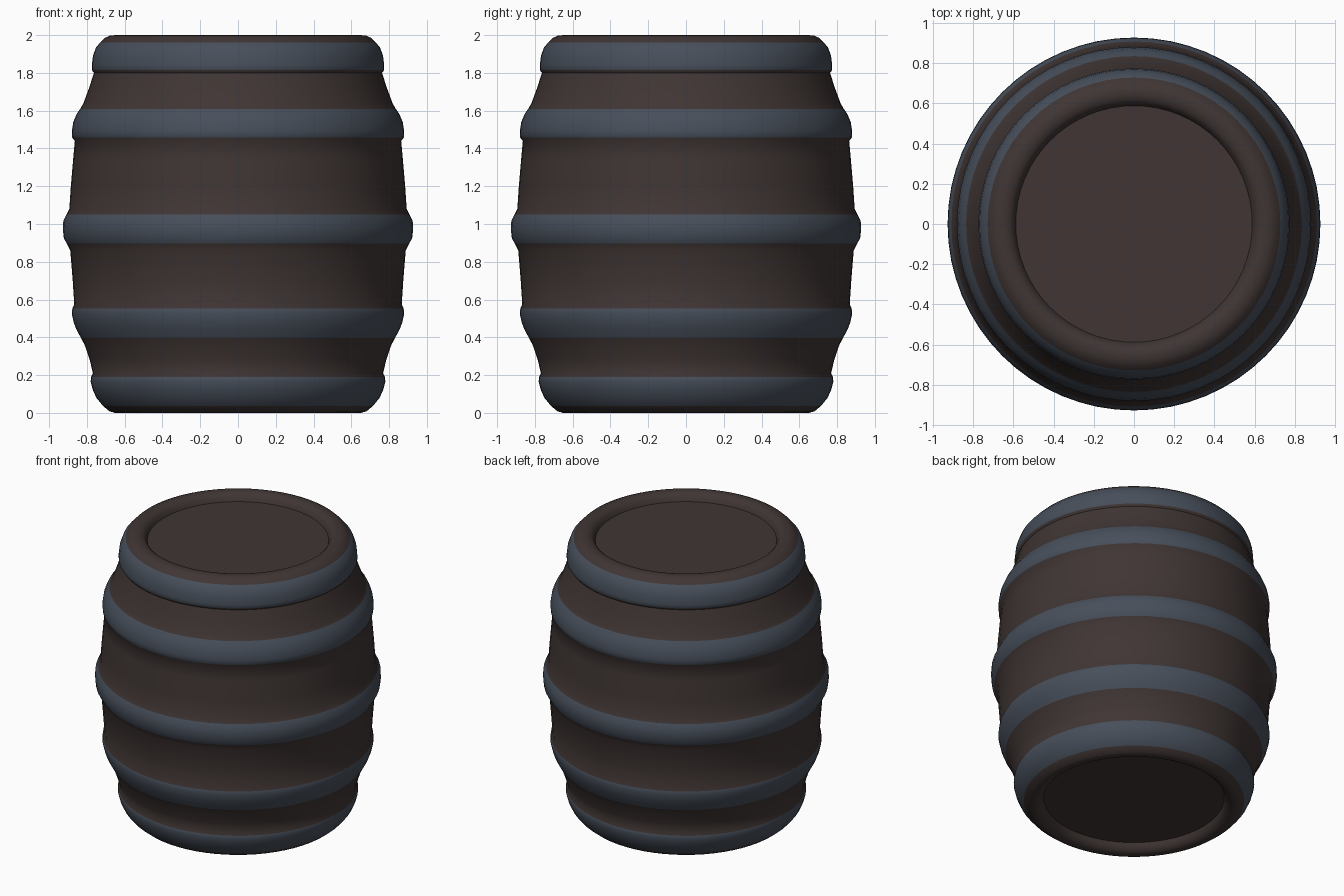
import bpy, bmesh, math

if "Cube" in bpy.data.objects:
    bpy.data.objects.remove(bpy.data.objects["Cube"])

SIDES = 64


def material(name, rgb):
    m = bpy.data.materials.new(name)
    m.diffuse_color = (*rgb, 1)
    m.use_nodes = True
    m.node_tree.nodes["Principled BSDF"].inputs["Base Color"].default_value = m.diffuse_color
    return m


wood = material("dark brown wood", (0.050, 0.036, 0.034))
iron = material("blue grey iron", (0.063, 0.078, 0.104))

# Height ranges of the five hoops
HOOPS = [(0.037, 0.19), (0.40, 0.553), (0.897, 1.05), (1.458, 1.61), (1.815, 1.962)]


def lathe(name, profile):
    """Spin (radius, height) points round z; faces within a hoop's height are iron."""
    bm = bmesh.new()
    rings = []
    for r, z in profile:
        if r == 0:
            rings.append([bm.verts.new((0, 0, z))] * SIDES)
        else:
            rings.append([bm.verts.new((r * math.cos(2 * math.pi * i / SIDES),
                                        r * math.sin(2 * math.pi * i / SIDES), z))
                          for i in range(SIDES)])
    for (p, q), a, b in zip(zip(profile, profile[1:]), rings, rings[1:]):
        mid_z, mid_r = (p[1] + q[1]) / 2, (p[0] + q[0]) / 2
        banded = mid_r > 0.65 and any(lo < mid_z < hi for lo, hi in HOOPS)
        for i in range(SIDES):
            j = (i + 1) % SIDES
            corners = list(dict.fromkeys((a[i], a[j], b[j], b[i])))
            f = bm.faces.new(corners)
            f.material_index = int(banded)
            f.smooth = True
    bmesh.ops.recalc_face_normals(bm, faces=bm.faces)
    me = bpy.data.meshes.new(name)
    bm.to_mesh(me)
    bm.free()
    me.materials.append(wood)
    me.materials.append(iron)
    ob = bpy.data.objects.new(name, me)
    bpy.context.collection.objects.link(ob)
    bpy.context.view_layer.objects.active = ob
    ob.select_set(True)
    bpy.ops.object.shade_smooth_by_angle(angle=math.radians(50))
    ob.select_set(False)
    return ob


# Barrel wall with raised hoops, rounded rims and recessed heads
lathe("barrel", [
    # bottom head and rim
    (0, 0.06), (0.585, 0.06), (0.595, 0.03), (0.62, 0.008), (0.65, 0.0),
    (0.68, 0.008), (0.715, 0.037),
    # lowest hoop
    (0.75, 0.08), (0.77, 0.125), (0.78, 0.165), (0.778, 0.19),
    (0.768, 0.21), (0.785, 0.28), (0.812, 0.36), (0.833, 0.40),
    # lower hoop
    (0.855, 0.44), (0.87, 0.48), (0.88, 0.525), (0.877, 0.553),
    (0.867, 0.575), (0.875, 0.70), (0.888, 0.86), (0.907, 0.897),
    # middle hoop
    (0.922, 0.925), (0.927, 0.97), (0.925, 1.015), (0.908, 1.05),
    (0.893, 1.08), (0.885, 1.2), (0.873, 1.34), (0.864, 1.44), (0.878, 1.458),
    # upper hoop
    (0.88, 1.49), (0.872, 1.54), (0.853, 1.585), (0.835, 1.61),
    (0.818, 1.64), (0.785, 1.73), (0.763, 1.80), (0.774, 1.815),
    # top hoop
    (0.774, 1.84), (0.768, 1.89), (0.752, 1.935), (0.728, 1.962),
    # top rim and head
    (0.705, 1.985), (0.68, 1.997), (0.65, 2.0), (0.62, 1.993),
    (0.60, 1.975), (0.588, 1.945), (0, 1.945),
])
